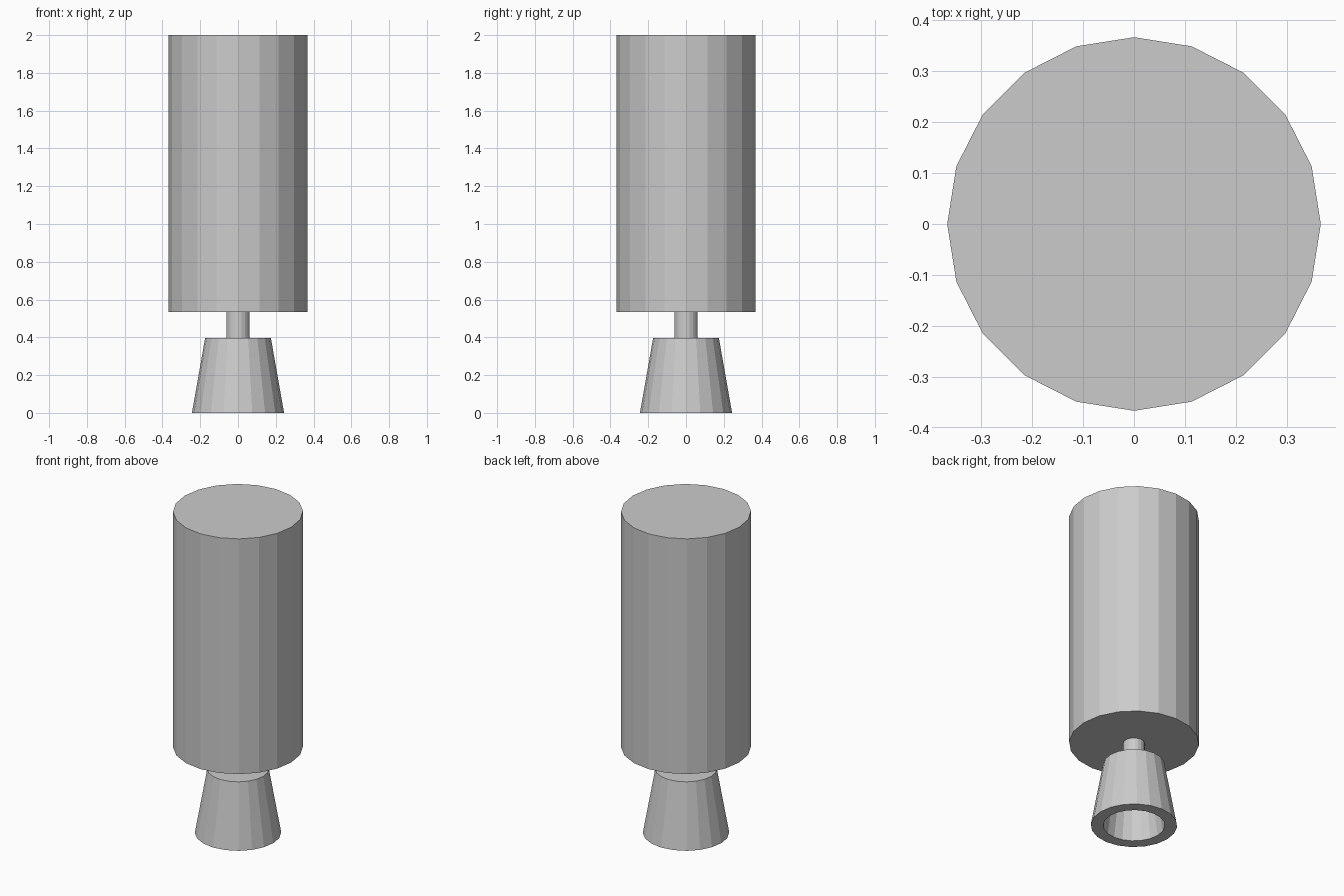
import bpy
import bmesh
from math import cos, sin, tau

if "Cube" in bpy.data.objects:
    bpy.data.objects.remove(bpy.data.objects["Cube"])

SIDES = 20


def lathe(name, profile):
    """Revolve (radius, z) rings into a closed faceted solid with capped ends."""
    bm = bmesh.new()
    rings = [[bm.verts.new((r * cos(tau * i / SIDES), r * sin(tau * i / SIDES), z))
              for i in range(SIDES)] for r, z in profile]
    for a, b in zip(rings, rings[1:]):
        for i in range(SIDES):
            j = (i + 1) % SIDES
            bm.faces.new((a[i], a[j], b[j], b[i]))
    bm.faces.new(rings[0])
    bm.faces.new(rings[-1])
    bmesh.ops.recalc_face_normals(bm, faces=bm.faces)
    mesh = bpy.data.meshes.new(name)
    bm.to_mesh(mesh)
    bm.free()
    obj = bpy.data.objects.new(name, mesh)
    bpy.context.collection.objects.link(obj)
    return obj


# Large cylindrical tank
lathe("tank", [(0.367, 0.535), (0.367, 2.0)])

# Thin pipe joining tank and nozzle
lathe("neck", [(0.061, 0.397), (0.061, 0.535)])

# Flared nozzle, hollow from below with a closed top
lathe("nozzle", [(0.125, 0.33), (0.174, 0.0), (0.244, 0.0), (0.174, 0.397)])
